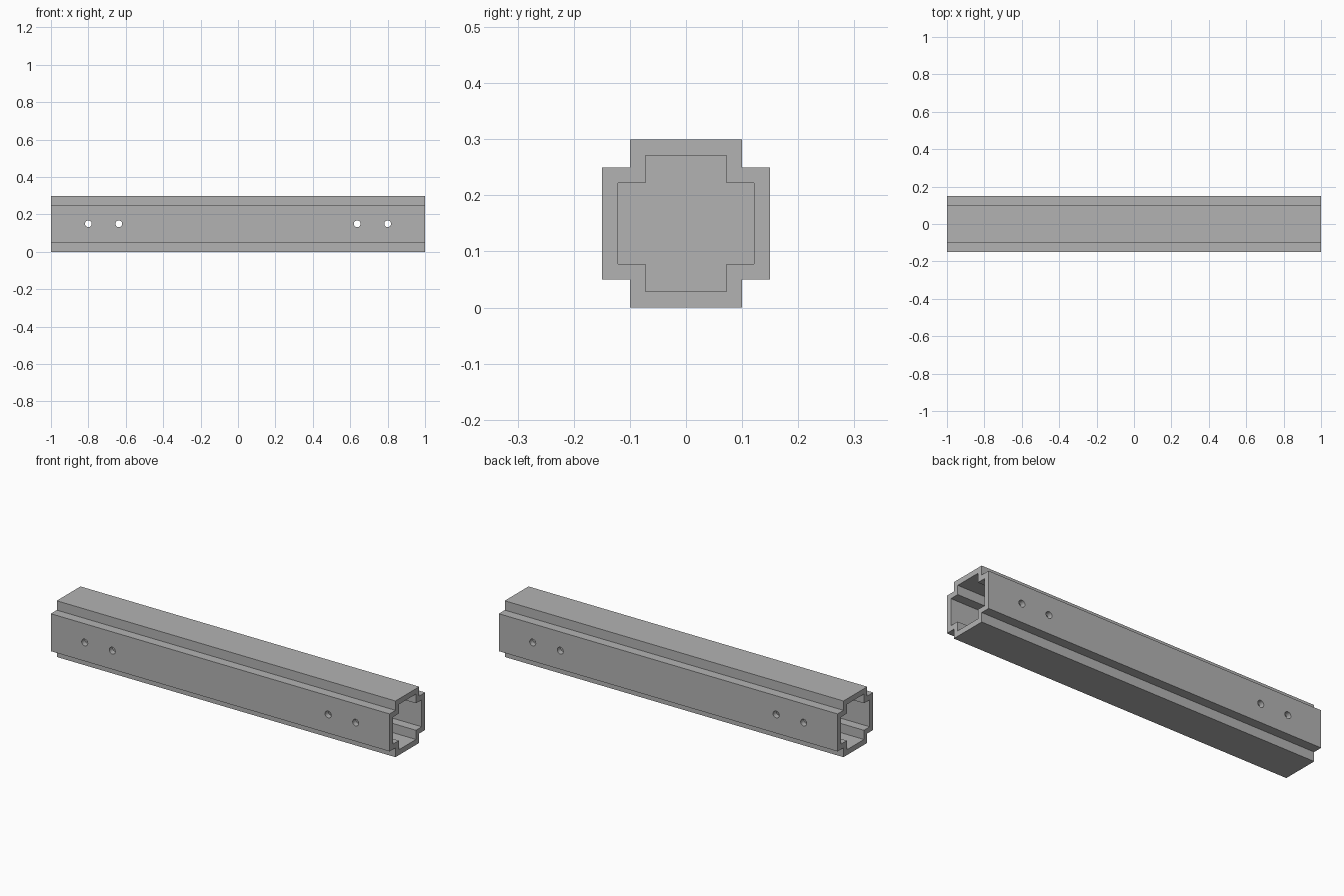
import bpy
import bmesh
import math
from mathutils import Matrix

cube = bpy.data.objects.get("Cube")
if cube:
    bpy.data.objects.remove(cube, do_unlink=True)

LENGTH, MID_Z = 2.0, 0.15
POCKET_DEPTH = 0.5
HOLE_X, HOLE_RADIUS = (0.637, 0.8), 0.018

grey = bpy.data.materials.new("plain_grey")
grey.use_nodes = True
colour = (0.45, 0.45, 0.45, 1)
grey.diffuse_color = colour
grey.node_tree.nodes["Principled BSDF"].inputs["Base Color"].default_value = colour


def add_object(name, bm):
    bmesh.ops.recalc_face_normals(bm, faces=bm.faces)
    mesh = bpy.data.meshes.new(name)
    bm.to_mesh(mesh)
    bm.free()
    mesh.materials.append(grey)
    obj = bpy.data.objects.new(name, mesh)
    bpy.context.collection.objects.link(obj)
    return obj


def cross_bar(name, wide, narrow, x_start, x_end):
    """Extrude a plus-shaped section along x."""
    quarter = [(wide, narrow), (narrow, narrow), (narrow, wide)]
    section = []
    for turn in range(4):
        for y, z in quarter:
            for _ in range(turn):
                y, z = -z, y
            section.append((y, z))
    bm = bmesh.new()
    face = bm.faces.new([bm.verts.new((x_start, y, z + MID_Z)) for y, z in section])
    result = bmesh.ops.extrude_face_region(bm, geom=[face])
    verts = [v for v in result["geom"] if isinstance(v, bmesh.types.BMVert)]
    bmesh.ops.translate(bm, verts=verts, vec=(x_end - x_start, 0, 0))
    return add_object(name, bm)


def drill(name, x):
    """Cylinder running through the beam along y."""
    bm = bmesh.new()
    place = Matrix.Translation((x, 0, MID_Z)) @ Matrix.Rotation(math.pi / 2, 4, "X")
    bmesh.ops.create_cone(bm, cap_ends=True, segments=32, radius1=HOLE_RADIUS,
                          radius2=HOLE_RADIUS, depth=0.5, matrix=place)
    return add_object(name, bm)


# Beam with a stepped section
beam = cross_bar("beam", 0.15, 0.1, -LENGTH / 2, LENGTH / 2)

# End sockets and the screw holes through their walls
cutters = []
for side, label in ((1, "left"), (-1, "right")):
    end = side * LENGTH / 2
    cutters.append(cross_bar(f"{label}_socket_cutter", 0.121, 0.072,
                             end - side * POCKET_DEPTH, end + side * 0.1))
    for i, x in enumerate(HOLE_X):
        cutters.append(drill(f"{label}_hole_cutter_{i + 1}", side * x))

bpy.ops.object.select_all(action="DESELECT")
bpy.context.view_layer.objects.active = beam
beam.select_set(True)
for cutter in cutters:
    cutter.hide_render = True
    mod = beam.modifiers.new(cutter.name, "BOOLEAN")
    mod.operation = "DIFFERENCE"
    mod.solver = "EXACT"
    mod.object = cutter
    bpy.ops.object.modifier_apply(modifier=mod.name)
for cutter in cutters:
    bpy.data.objects.remove(cutter, do_unlink=True)

bpy.ops.object.shade_smooth_by_angle(angle=math.radians(30))
